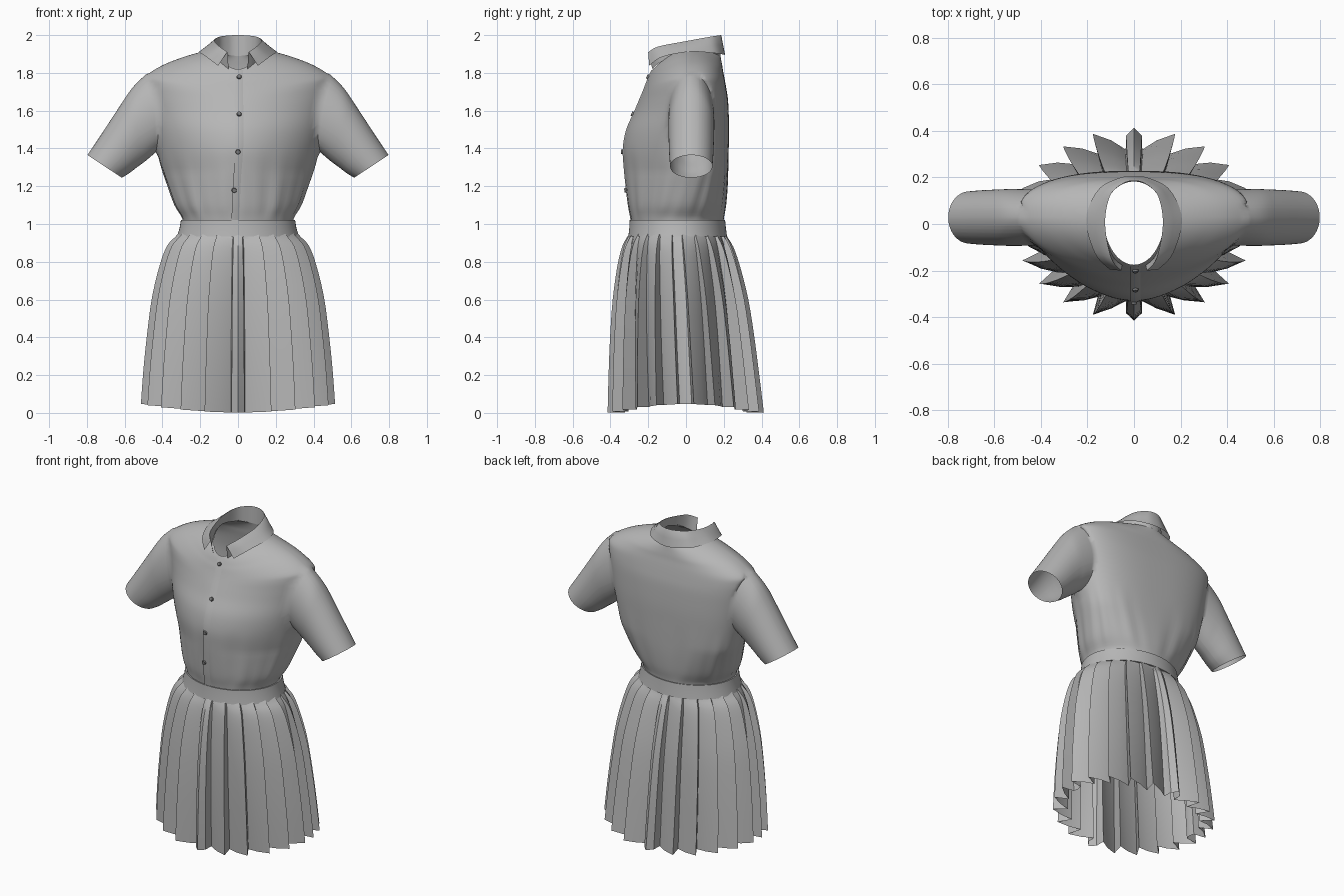
import bpy, bmesh, math
from mathutils import Vector

if "Cube" in bpy.data.objects:
    bpy.data.objects.remove(bpy.data.objects["Cube"])


def material(name, v):
    m = bpy.data.materials.new(name)
    m.diffuse_color = (v, v, v, 1)
    m.use_nodes = True
    m.node_tree.nodes["Principled BSDF"].inputs["Base Color"].default_value = m.diffuse_color
    return m


cloth = material("grey cloth", 0.47)
button_grey = material("dark grey button", 0.2)


def finish(bm, name, mat, angle=40):
    bmesh.ops.remove_doubles(bm, verts=bm.verts, dist=0.0004)
    bmesh.ops.recalc_face_normals(bm, faces=bm.faces)
    me = bpy.data.meshes.new(name)
    bm.to_mesh(me)
    bm.free()
    me.materials.append(mat)
    for p in me.polygons:
        p.use_smooth = True
    me.set_sharp_from_angle(angle=math.radians(angle))
    ob = bpy.data.objects.new(name, me)
    bpy.context.collection.objects.link(ob)
    return ob


def spline(rows, n):
    """Catmull-Rom through rows of numbers, n steps per span."""
    out = []
    last = len(rows) - 1
    for i in range(last):
        a, b = rows[max(i - 1, 0)], rows[i]
        c, d = rows[i + 1], rows[min(i + 2, last)]
        for k in range(n):
            t = k / n
            out.append([0.5 * (2 * q + (r - p) * t + (2 * p - 5 * q + 4 * r - s) * t * t
                               + (3 * q - p - 3 * r + s) * t ** 3)
                        for p, q, r, s in zip(a, b, c, d)])
    out.append(list(rows[-1]))
    return out


def loft(bm, rings, closed=True):
    vs = [[v if isinstance(v, bmesh.types.BMVert) else bm.verts.new(v) for v in r] for r in rings]
    n = len(vs[0])
    for a, b in zip(vs, vs[1:]):
        for i in range(n if closed else n - 1):
            j = (i + 1) % n
            bm.faces.new((a[i], a[j], b[j], b[i]))
    return vs


def body_ring(zs, zf, zb, rx, yf, yb, n=96, fold=0.0):
    """Torso section: tapered in front, squarer across the back, round at waist and neck."""
    f = min(max((zs - 1.03) / 0.25, 0), 1)
    g = f * min(max((1.925 - zs) / 0.06, 0), 1)
    cy, e_back, e_front = -0.04 + 0.07 * f, 2 + 0.7 * g, 2 - 0.27 * g
    pts = []
    for i in range(n):
        a = 2 * math.pi * i / n
        c, s = math.cos(a), math.sin(a)
        e = 2 / (e_back if s > 0 else e_front)
        x = rx * math.copysign(abs(c) ** e, c)
        h = abs(s) ** e
        y = cy + ((yb - cy) if s > 0 else (yf - cy)) * h
        z = zs + ((zb if s > 0 else zf) - zs) * h * h
        w = 1 + fold * (math.sin(13 * a + 0.7) + 0.7 * math.sin(22 * a + 3 * zs))
        pts.append(Vector((x * w, y * w, z)))
    return pts


# shirt body: side z, front z, back z, half width, front y, back y
rows = [(0.97, 0.97, 0.97, .288, -.283, .195), (1.03, 1.03, 1.03, .295, -.29, .20),
        (1.1, 1.1, 1.1, .335, -.303, .211), (1.2, 1.2, 1.2, .372, -.315, .219),
        (1.3, 1.3, 1.3, .407, -.325, .223), (1.4, 1.4, 1.4, .432, -.33, .226),
        (1.5, 1.5, 1.5, .455, -.312, .228), (1.6, 1.59, 1.59, .475, -.272, .226),
        (1.68, 1.65, 1.66, .49, -.247, .222), (1.75, 1.69, 1.715, .498, -.23, .214),
        (1.787, 1.725, 1.765, .485, -.216, .205), (1.84, 1.755, 1.805, .40, -.205, .197),
        (1.88, 1.78, 1.838, .30, -.194, .192), (1.91, 1.803, 1.87, .20, -.184, .186),
        (1.925, 1.82, 1.89, .13, -.175, .182)]
fine = spline(rows, 4)
bm = bmesh.new()
loft(bm, [body_ring(*r, fold=0.009 * max(0, min((r[0] - 1.0) / .08, (1.42 - r[0]) / .25, 1)))
          for r in fine])

# sleeves grow out of elliptical armholes: top x, top z, bottom x, bottom z, half depth
sleeve = spline([(.49, 1.79, .435, 1.38, .12), (.56, 1.72, .488, 1.335, .122),
                 (.635, 1.61, .535, 1.30, .12), (.72, 1.48, .577, 1.268, .117),
                 (.797, 1.365, .615, 1.245, .112)], 4)
YC = 0.028
hole = [f for f in bm.faces if abs(f.calc_center_median().x) > .3 and
        ((f.calc_center_median().y - YC) / .12) ** 2
        + ((f.calc_center_median().z - 1.585) / .205) ** 2 < 1]
bmesh.ops.delete(bm, geom=hole, context='FACES')
for side in (-1, 1):
    rim = [v for v in bm.verts if v.is_boundary and v.co.x * side > .3 and 1.2 < v.co.z < 1.86]
    ang = {v: math.atan2((v.co.z - 1.585) / .205, (v.co.y - YC) / .12) for v in rim}
    rim.sort(key=ang.get)
    rings = []
    for k, (tx, tz, bx, bz, d) in enumerate(sleeve):
        ring = []
        for v in rim:
            c, s = math.cos(ang[v]), math.sin(ang[v])
            x = (tx + bx) / 2 + s * (tx - bx) / 2
            z = (tz + bz) / 2 + s * (tz - bz) / 2
            x -= 0.035 * c * c * max(0, 1 - k / 5)
            ring.append(Vector((side * x, YC + d * c, z)))
        rings.append(ring)
    for v, p in zip(rim, rings[0]):
        v.co = p
    loft(bm, [rim] + rings[1:])
finish(bm, "shirt", cloth, 60)


def front_y(z):
    for a, b in zip(fine, fine[1:]):
        if a[1] <= z <= b[1]:
            return a[4] + (b[4] - a[4]) * (z - a[1]) / (b[1] - a[1])
    return fine[-1][4]


# overlapping button placket
bm = bmesh.new()
strip = []
for i in range(33):
    z = 1.02 + 0.795 * i / 32
    y = front_y(z)
    x = -0.035 + 0.02 * min(1, (z - 1.02) / .4)
    strip.append([(x, y + .006, z), (x, y - .005, z), (x + .03, y - .005, z), (x + .065, y + .012, z)])
loft(bm, strip, closed=False)
finish(bm, "placket", cloth)

# buttons
for i, (x, z) in enumerate([(.006, 1.78), (.006, 1.583), (0, 1.382), (-.02, 1.178)]):
    bm = bmesh.new()
    bmesh.ops.create_cone(bm, cap_ends=True, segments=20, radius1=.014, radius2=.011, depth=.012)
    slope = math.atan2(front_y(z + .02) - front_y(z - .02), .04)
    for v in bm.verts:
        v.co = Vector((v.co.x, -v.co.z, v.co.y))
        cy, cz = v.co.y, v.co.z
        v.co.y = cy * math.cos(slope) + cz * math.sin(slope) + front_y(z) - .008
        v.co.z = cz * math.cos(slope) - cy * math.sin(slope) + z
        v.co.x += x
    finish(bm, "button_%d" % (i + 1), button_grey)

# collar: half path from front to back, each row is stand foot, fold, outer edge
half = [(.05, -.178, 1.82, .055, -.2, 1.91, .105, -.195, 1.838),
        (.095, -.13, 1.86, .098, -.145, 1.94, .168, -.125, 1.885),
        (.128, 0, 1.915, .124, 0, 1.968, .206, .02, 1.912),
        (.105, .12, 1.905, .103, .12, 1.99, .155, .145, 1.905),
        (.05, .172, 1.893, .05, .172, 1.998, .07, .195, 1.898)]
path = half + [(0, .182, 1.89, 0, .185, 2.0, 0, .207, 1.895)]
path += [tuple(-v if i % 3 == 0 else v for i, v in enumerate(r)) for r in reversed(half)]
bm = bmesh.new()
sections = []
for r in spline(path, 6):
    foot, fold, edge = (Vector(r[i:i + 3]) for i in (0, 3, 6))
    out = (edge - fold) * 0.1
    out.z = -0.003
    sections.append([foot, foot.lerp(fold, .5), fold, fold + out,
                     (fold + out).lerp(edge, .5), edge])
loft(bm, sections, closed=False)
finish(bm, "collar", cloth, 50)

# waistband, with a returned inner wall
bm = bmesh.new()
band = [(1.02, .292, -.288, .198), (1.022, .302, -.298, .207), (.98, .309, -.3, .211),
        (.935, .322, -.305, .217), (.935, .31, -.294, .206)]
loft(bm, [body_ring(1.0, 1.0, 1.0, rx, yf, yb) for z, rx, yf, yb in band])
bm.verts.ensure_lookup_table()
for i, v in enumerate(bm.verts):
    v.co.z = band[i // 96][0]
finish(bm, "waistband", cloth)

# pleated skirt: one quarter of knife pleats as (angle from centre, depth), mirrored round
quarter = [(0, 0), (4, .35), (4.5, .9)]
for i in range(5):
    a = 4 + 16 * i
    quarter += [(a + 1, 1), (a + 8, .5), (a + 16, 0)]
quarter += [(84.5, .9), (90, 1)]
loop = [(-90 + a, d) for a, d in quarter] + [(90 - a, d) for a, d in reversed(quarter)][1:]
loop += [(90 + a, d) for a, d in quarter][1:] + [(270 - a, d) for a, d in reversed(quarter)][1:-1]
# z, half width, front y, back y, pleat depth
outline = [(.955, .312, -.295, .207, .006), (.93, .335, -.312, .22, .015), (.88, .378, -.338, .25, .03),
           (.78, .415, -.363, .285, .045), (.6, .457, -.388, .33, .06), (.4, .483, -.402, .362, .07),
           (.2, .503, -.41, .388, .08), (.002, .517, -.415, .412, .09)]
bm = bmesh.new()
rings = []
for z, rx, yf, yb, depth in spline(outline, 3):
    ring = []
    for a, d in loop:
        c, s = math.cos(math.radians(a)), math.sin(math.radians(a))
        cy, ry = (yf + yb) / 2, (yb - yf) / 2
        lift = 0.045 * c * c * (1 - z / .955)
        ring.append((c * (rx - depth * d), cy + s * (ry - depth * d), z + lift))
    rings.append(ring)
loft(bm, rings)
finish(bm, "pleated_skirt", cloth, 35)
